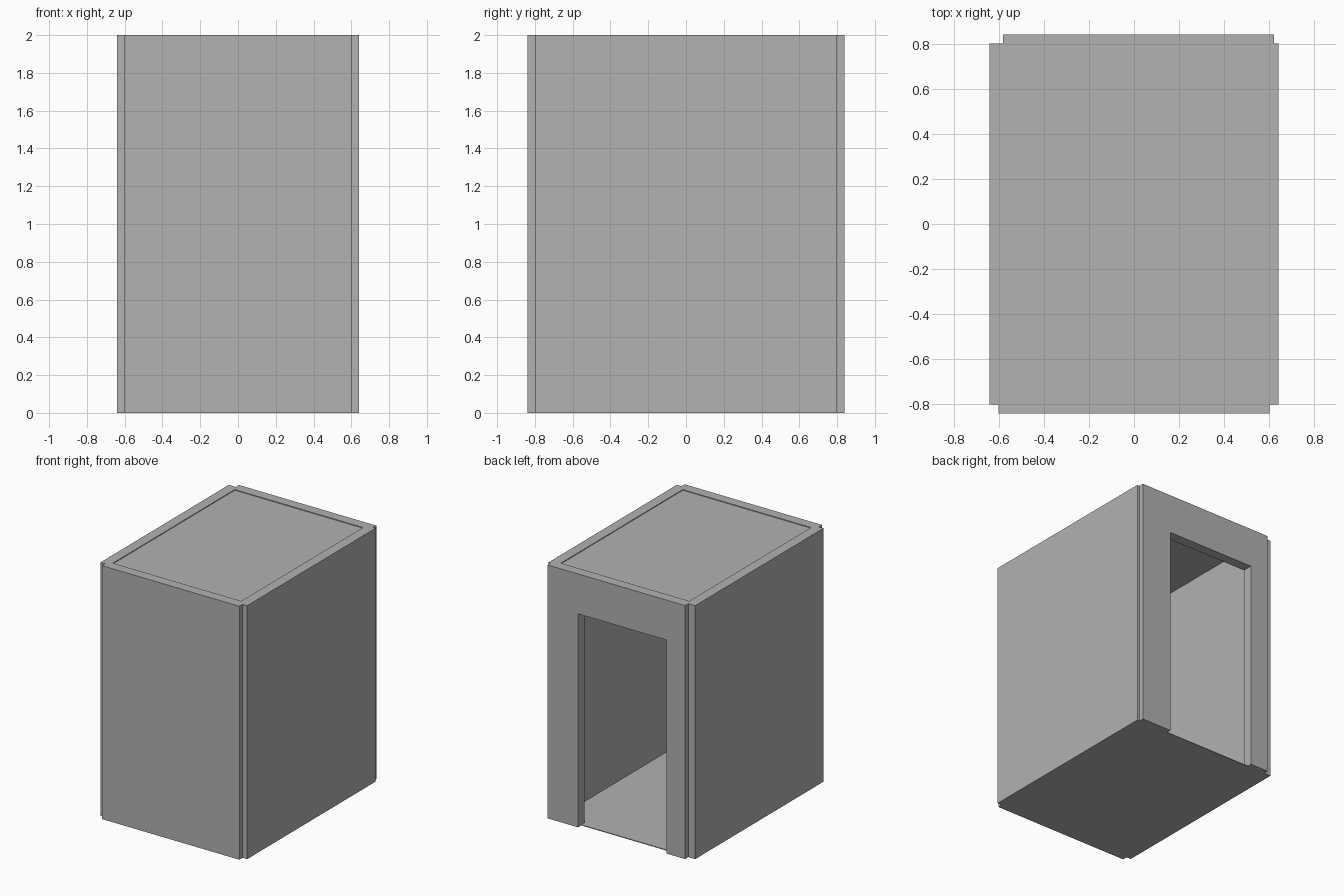
import bpy
import bmesh

default_cube = bpy.data.objects.get("Cube")
if default_cube:
    bpy.data.objects.remove(default_cube, do_unlink=True)

# Single plain grey for everything
grey = bpy.data.materials.new("plain_grey")
grey.use_nodes = True
colour = (0.445, 0.445, 0.445, 1)
grey.diffuse_color = colour
grey.node_tree.nodes["Principled BSDF"].inputs["Base Color"].default_value = colour

HALF_X, HALF_Y, HEIGHT = 0.6, 0.8, 2.0
WALL = 0.08      # wall thickness, centred on the room outline
PANEL = 0.006    # floor and ceiling thickness


def finish(name, bm):
    bmesh.ops.recalc_face_normals(bm, faces=bm.faces)
    mesh = bpy.data.meshes.new(name)
    bm.to_mesh(mesh)
    bm.free()
    mesh.materials.append(grey)
    obj = bpy.data.objects.new(name, mesh)
    bpy.context.collection.objects.link(obj)
    return obj


def box(name, centre, size):
    bm = bmesh.new()
    bmesh.ops.create_cube(bm, size=1)
    bmesh.ops.scale(bm, vec=size, verts=bm.verts)
    bmesh.ops.translate(bm, vec=centre, verts=bm.verts)
    return finish(name, bm)


def upright_panel(name, outline, y, depth):
    """Extrude an x-z outline along y, centred on y."""
    bm = bmesh.new()
    face = bm.faces.new([bm.verts.new((x, y - depth / 2, z)) for x, z in outline])
    result = bmesh.ops.extrude_face_region(bm, geom=[face])
    moved = [v for v in result["geom"] if isinstance(v, bmesh.types.BMVert)]
    bmesh.ops.translate(bm, vec=(0, depth, 0), verts=moved)
    return finish(name, bm)


# Side walls
for name, side in (("left_wall", 1), ("right_wall", -1)):
    box(name, (side * HALF_X, 0, HEIGHT / 2), (WALL, 2 * HALF_Y, HEIGHT))

# Solid front wall
box("front_wall", (0, -HALF_Y, HEIGHT / 2), (2 * HALF_X, WALL, HEIGHT))

# Back wall with a doorway open to the ground, set slightly to one side
SHIFT = 0.02
x0, x1 = SHIFT - HALF_X, SHIFT + HALF_X
door_x0, door_x1, door_top = -0.42, 0.355, 1.685
upright_panel("back_wall_with_doorway", [
    (x0, 0), (door_x0, 0), (door_x0, door_top), (door_x1, door_top),
    (door_x1, 0), (x1, 0), (x1, HEIGHT), (x0, HEIGHT)], HALF_Y, WALL)

# Thin floor and slightly sunken ceiling
box("floor", (0, 0, PANEL / 2), (2 * HALF_X, 2 * HALF_Y, PANEL))
box("ceiling", (0, 0, HEIGHT - 1.5 * PANEL), (2 * HALF_X, 2 * HALF_Y, PANEL))
